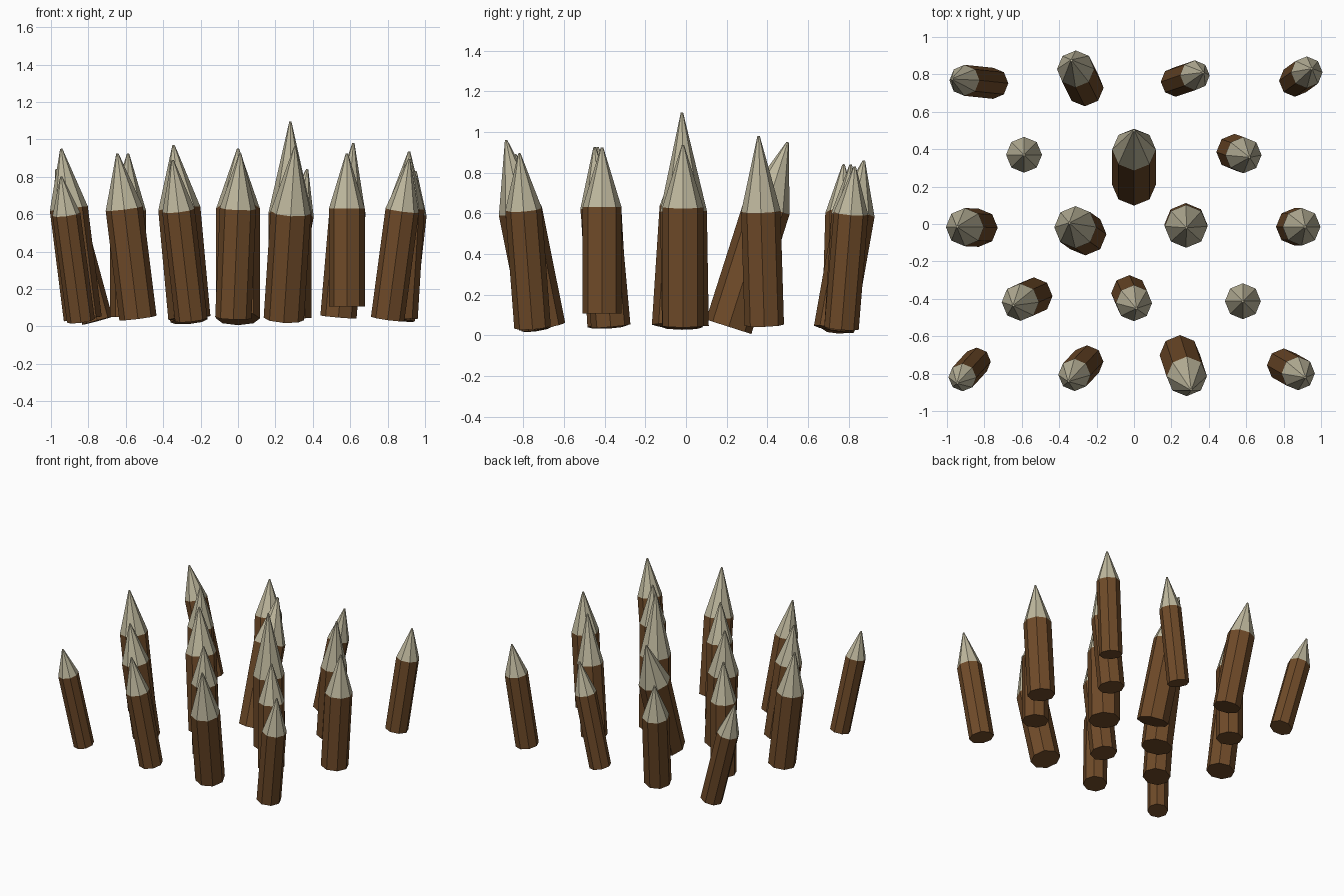
import bpy, bmesh
from mathutils import Vector, Matrix

if "Cube" in bpy.data.objects:
    bpy.data.objects.remove(bpy.data.objects["Cube"])


def material(name, rgb):
    m = bpy.data.materials.new(name)
    m.diffuse_color = (*rgb, 1)
    m.use_nodes = True
    m.node_tree.nodes["Principled BSDF"].inputs["Base Color"].default_value = m.diffuse_color
    return m


WOOD = material("wood", (0.16, 0.07, 0.022))
CUT = material("cut_wood", (0.52, 0.48, 0.34))


def tapered(name, a, b, r1, r2, mat):
    """Eight-sided frustum running from point a to point b."""
    axis = b - a
    turn = Vector((0, 0, 1)).rotation_difference(axis).to_matrix().to_4x4()
    bm = bmesh.new()
    bmesh.ops.create_cone(bm, cap_ends=True, segments=8, radius1=r1, radius2=r2,
                          depth=axis.length,
                          matrix=Matrix.Translation((a + b) / 2) @ turn)
    mesh = bpy.data.meshes.new(name)
    bm.to_mesh(mesh)
    bm.free()
    mesh.materials.append(mat)
    bpy.context.collection.objects.link(bpy.data.objects.new(name, mesh))


def stake(row, i, base, tip, r, shoulder=0.62):
    """Leaning post with a sharpened point starting at height 'shoulder'."""
    base, tip = Vector(base), Vector(tip)
    mid = base.lerp(tip, (shoulder - base.z) / (tip.z - base.z))
    tapered(f"{row}_stake_shaft_{i}", base, mid, r, r, WOOD)
    tapered(f"{row}_stake_point_{i}", mid, tip, r, 0.006, CUT)


# Each stake: base centre, tip, radius, optional shoulder height
ROWS = {
    "front": [
        ((-.84, -.735, .03), (-.945, -.85, .80), .075, .6),
        ((-.25, -.735, .035), (-.35, -.84, .89), .087),
        ((.245, -.70, .04), (.305, -.885, .96), .108, .61),
        ((.80, -.755, .04), (.915, -.82, .895), .09),
    ],
    "front_middle": [
        ((-.535, -.385, .045), (-.645, -.435, .925), .1, .63),
        ((-.025, -.37, .045), (.012, -.45, .925), .097, .63),
        ((.582, -.413, .107), (.582, -.413, .925), .096, .63),
    ],
    "centre": [
        ((-.83, -.02, .04), (-.945, -.015, .95), .102, .63),
        ((-.26, -.055, .045), (-.345, .005, .97), .113, .63),
        ((.277, -.003, .045), (.28, -.02, 1.095), .115, .61),
        ((.86, -.015, .045), (.915, -.015, .935), .101, .63),
    ],
    "back_middle": [
        ((-.588, .37, .05), (-.588, .37, .925), .096, .62),
        ((0, .21, .042), (0, .50, .95), .117, .63),
        ((.537, .385, .05), (.617, .357, .98), .097, .61),
    ],
    "back": [
        ((-.752, .752, .03), (-.972, .775, .84), .083, .6),
        ((-.262, .728, .03), (-.335, .875, .86), .1, .6),
        ((.222, .76, .035), (.37, .81, .84), .08, .6),
        ((.86, .765, .035), (.95, .83, .83), .085, .6),
    ],
}

for row, stakes in ROWS.items():
    for i, spec in enumerate(stakes, 1):
        stake(row, i, *spec)
